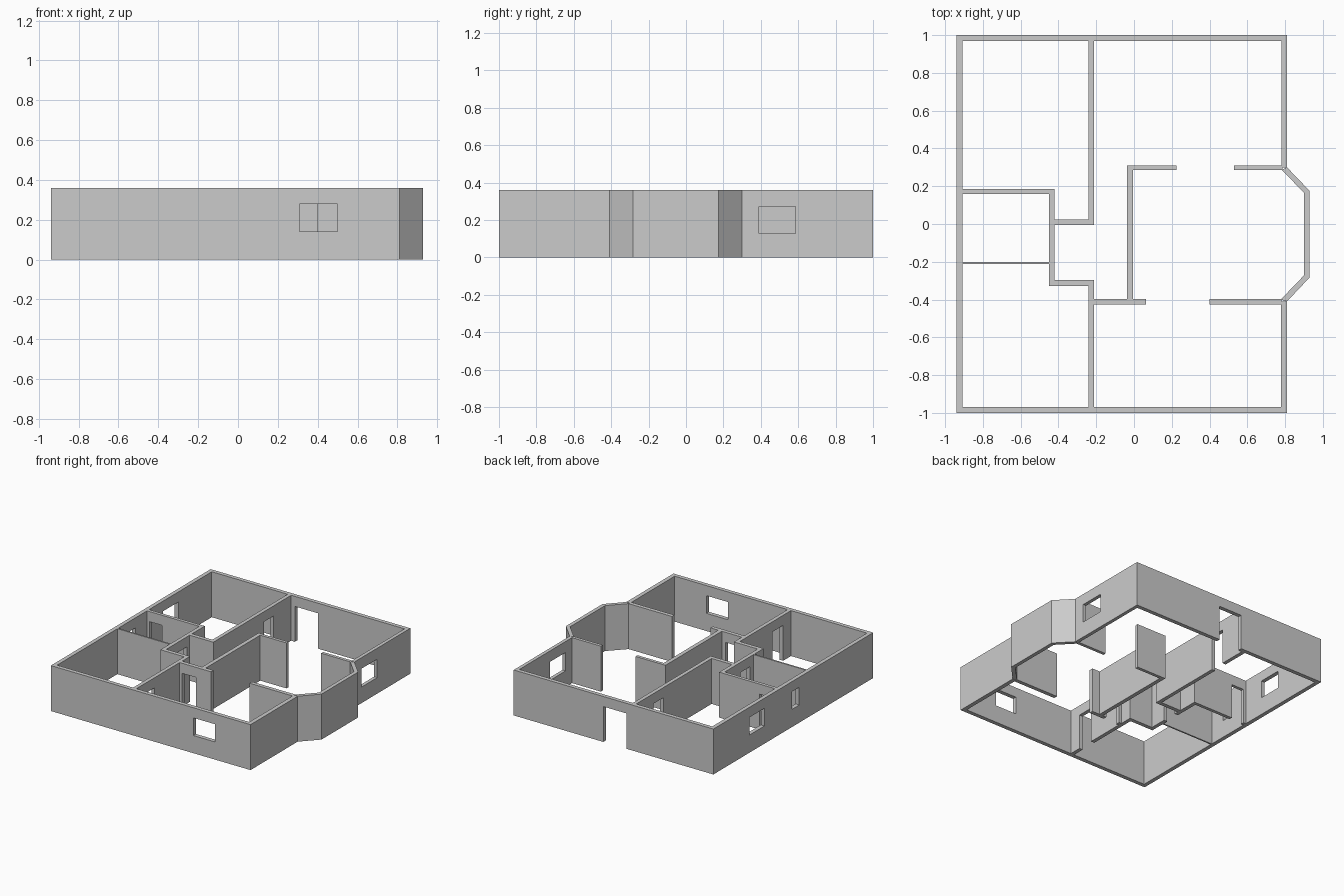
import bpy, bmesh
from mathutils import Vector

if "Cube" in bpy.data.objects:
    bpy.data.objects.remove(bpy.data.objects["Cube"])

H = 0.36             # wall height
DOOR = (0.0, 0.28)   # door z range
WIN = (0.14, 0.28)   # window z range


def finish(name, bm):
    bmesh.ops.recalc_face_normals(bm, faces=bm.faces)
    mesh = bpy.data.meshes.new(name)
    bm.to_mesh(mesh)
    bm.free()
    bpy.context.collection.objects.link(bpy.data.objects.new(name, mesh))


def extrude(bm, vec):
    res = bmesh.ops.extrude_face_region(bm, geom=bm.faces[:])
    moved = [g for g in res["geom"] if isinstance(g, bmesh.types.BMVert)]
    bmesh.ops.translate(bm, verts=moved, vec=vec)


def wall(name, axis, a, b, lo, hi, holes=()):
    """Wall along axis from a to b, thickness lo..hi; holes are (start, end, z range)."""
    us = sorted({a, b, *[u for h in holes for u in h[:2]]})
    zs = sorted({0.0, H, *[z for h in holes for z in h[2]]})
    point = (lambda u, t, z: Vector((u, t, z))) if axis == "x" else (lambda u, t, z: Vector((t, u, z)))
    bm = bmesh.new()
    grid = {(u, z): bm.verts.new(point(u, lo, z)) for u in us for z in zs}
    for u0, u1 in zip(us, us[1:]):
        for z0, z1 in zip(zs, zs[1:]):
            u, z = (u0 + u1) / 2, (z0 + z1) / 2
            if not any(h[0] < u < h[1] and h[2][0] < z < h[2][1] for h in holes):
                bm.faces.new([grid[u0, z0], grid[u1, z0], grid[u1, z1], grid[u0, z1]])
    bmesh.ops.delete(bm, geom=[v for v in bm.verts if not v.link_faces], context="VERTS")
    extrude(bm, point(0, hi - lo, 0))
    finish(name, bm)


# Outer walls
wall("front_wall", "x", -0.94, 0.81, -1.0, -0.968, [(0.31, 0.50, WIN)])
wall("back_wall", "x", -0.94, 0.81, 0.968, 1.0, [(-0.18, 0.025, DOOR)])
wall("left_wall", "y", -0.968, 0.968, -0.94, -0.908,
     [(0.36, 0.55, WIN), (-0.075, 0.015, WIN)])
wall("right_wall_back", "y", 0.30, 0.968, 0.782, 0.81, [(0.39, 0.585, (0.127, 0.273))])
wall("right_wall_front", "y", -0.968, -0.41, 0.777, 0.81)

# Angled bay on the right side
bm = bmesh.new()
bay = [(0.81, 0.30), (0.93, 0.175), (0.93, -0.283), (0.81, -0.41),
       (0.777, -0.40), (0.90, -0.272), (0.90, 0.165), (0.782, 0.287)]
verts = [bm.verts.new((x, y, 0)) for x, y in bay]
for i in range(3):
    bm.faces.new([verts[i], verts[i + 1], verts[6 - i], verts[7 - i]])
extrude(bm, Vector((0, 0, H)))
finish("bay_wall", bm)

# Left bedrooms and bathroom
wall("back_bedroom_divider", "y", 0.025, 0.968, -0.242, -0.212, [(0.63, 0.75, DOOR)])
wall("front_bedroom_divider", "y", -0.968, -0.328, -0.242, -0.212, [(-0.87, -0.74, DOOR)])
wall("bathroom_back_wall", "x", -0.908, -0.42, 0.158, 0.184, [(-0.885, -0.775, DOOR)])
wall("bathroom_side_wall", "y", -0.328, 0.158, -0.45, -0.42, [(-0.16, -0.04, DOOR)])
wall("bathroom_front_partition", "x", -0.908, -0.45, -0.213, -0.201)
wall("hall_alcove_back", "x", -0.42, -0.212, -0.006, 0.025)
wall("hall_alcove_front", "x", -0.42, -0.212, -0.328, -0.297)

# Central hall and living area
wall("hall_wall", "y", -0.396, 0.285, -0.037, -0.005)
wall("hall_back_return", "x", -0.037, 0.225, 0.285, 0.31)
wall("living_back_stub", "x", 0.53, 0.785, 0.285, 0.31)
wall("hall_front_wall", "x", -0.212, 0.063, -0.427, -0.396, [(-0.19, -0.07, DOOR)])
wall("living_front_stub", "x", 0.40, 0.78, -0.427, -0.396)
